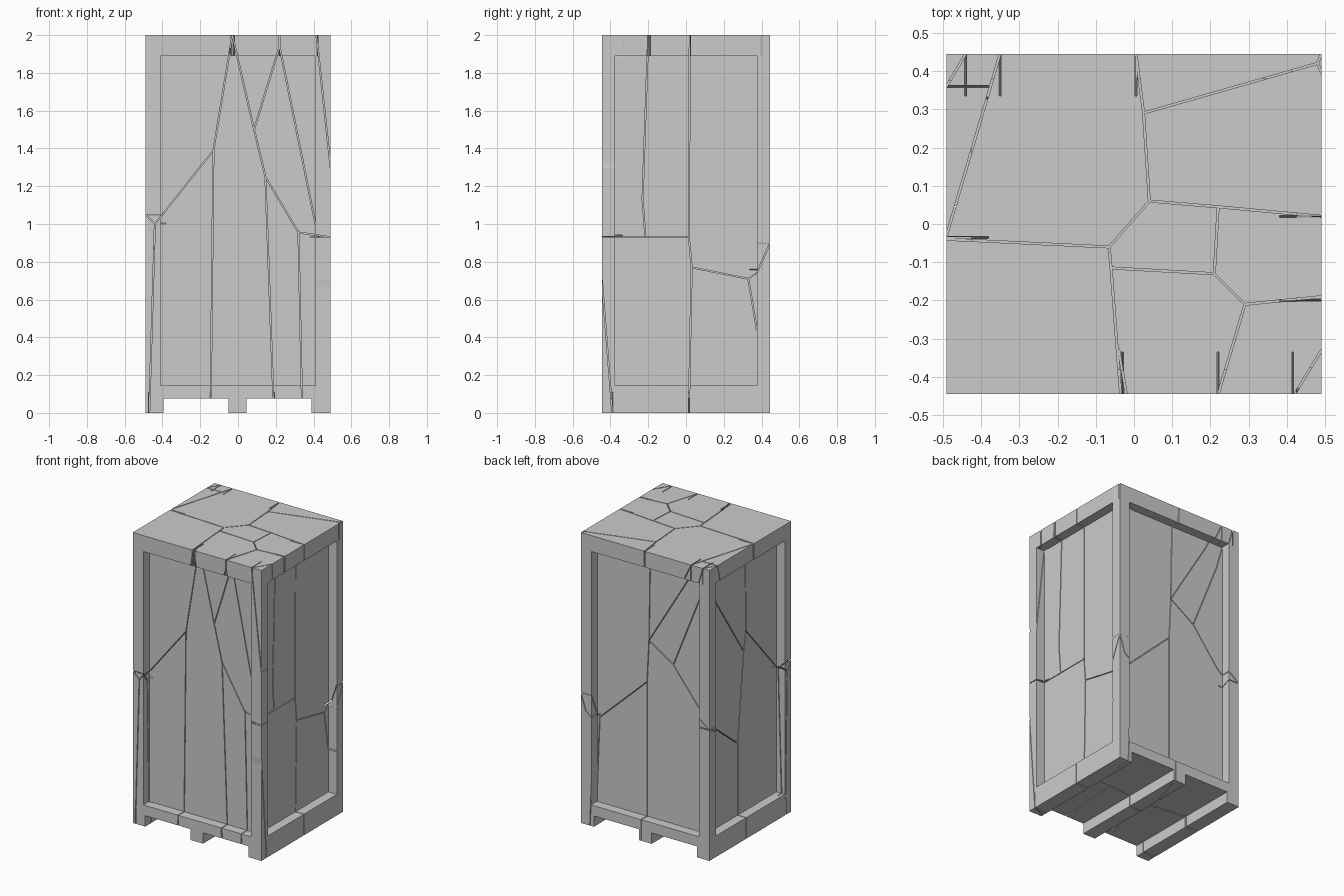
import bpy
import bmesh
from mathutils import Vector

start_cube = bpy.data.objects.get("Cube")
if start_cube:
    bpy.data.objects.remove(start_cube, do_unlink=True)

HALF_X, HALF_Y, HEIGHT = 0.49, 0.445, 2.0
RECESS = 0.065        # depth of the side panels
CRACK_DEPTH = 0.11    # reaches through the frame into the panel
CRACK_WIDTH = 0.005

grey = bpy.data.materials.new("crate grey")
grey.use_nodes = True
colour = (0.6, 0.6, 0.6, 1)
grey.diffuse_color = colour
grey.node_tree.nodes["Principled BSDF"].inputs["Base Color"].default_value = colour

# Each side maps (across, up, outward) to model space
SIDES = {
    "front": lambda u, v, d: Vector((u, -HALF_Y - d, v)),
    "back": lambda u, v, d: Vector((u, HALF_Y + d, v)),
    "left": lambda u, v, d: Vector((HALF_X + d, u, v)),
    "right": lambda u, v, d: Vector((-HALF_X - d, u, v)),
    "top": lambda u, v, d: Vector((u, v, HEIGHT + d)),
    "bottom": lambda u, v, d: Vector((u, v, -d)),
}


def new_object(name, bm):
    bmesh.ops.recalc_face_normals(bm, faces=bm.faces)
    mesh = bpy.data.meshes.new(name)
    bm.to_mesh(mesh)
    bm.free()
    mesh.materials.append(grey)
    ob = bpy.data.objects.new(name, mesh)
    bpy.context.scene.collection.objects.link(ob)
    return ob


def add_prism(bm, side, outline, low, high):
    """Closed prism over an outline drawn on one side of the crate."""
    place = SIDES[side]
    inner = [bm.verts.new(place(u, v, low)) for u, v in outline]
    outer = [bm.verts.new(place(u, v, high)) for u, v in outline]
    bm.faces.new(inner[::-1])
    bm.faces.new(outer)
    for i in range(len(outline)):
        j = (i + 1) % len(outline)
        bm.faces.new((inner[i], inner[j], outer[j], outer[i]))


def add_crack(bm, side, points):
    """Thin cutter along every segment of a crack line."""
    for start, end in zip(points, points[1:]):
        a, b = Vector(start), Vector(end)
        along = (b - a).normalized() * CRACK_WIDTH / 2
        across = Vector((-along.y, along.x))
        a, b = a - along, b + along
        add_prism(bm, side, [a - across, b - across, b + across, a + across],
                  -CRACK_DEPTH, 0.02)


def cut(target, cutter):
    cutter.hide_render = True
    mod = target.modifiers.new("cut", "BOOLEAN")
    mod.object = cutter
    mod.operation = "DIFFERENCE"
    mod.solver = "EXACT"
    mod.use_self = True
    bpy.context.view_layer.update()
    graph = bpy.context.evaluated_depsgraph_get()
    result = bpy.data.meshes.new_from_object(target.evaluated_get(graph))
    target.modifiers.clear()
    target.data = result
    bpy.data.objects.remove(cutter, do_unlink=True)


# Crate body: end profile with three runners, extruded front to back
deck = 0.075
profile = [(-HALF_X, 0), (-0.395, 0), (-0.395, deck), (-0.05, deck), (-0.05, 0),
           (0.045, 0), (0.045, deck), (0.39, deck), (0.39, 0),
           (HALF_X, 0), (HALF_X, HEIGHT), (-HALF_X, HEIGHT)]
bm = bmesh.new()
add_prism(bm, "front", profile, -2 * HALF_Y, 0)
crate = new_object("cracked_crate", bm)

# Recessed panels on the four upright sides
bm = bmesh.new()
for side, half in (("front", 0.41), ("back", 0.41), ("left", 0.375), ("right", 0.375)):
    outline = [(-half, 0.145), (half, 0.145), (half, 1.89), (-half, 1.89)]
    add_prism(bm, side, outline, -RECESS, 0.1)
cut(crate, new_object("panel_cutter", bm))

# Crack lines, as branching paths on each side
X, Y, TOP = HALF_X, HALF_Y, HEIGHT
front_cracks = [
    [(-X, 1.05), (-.44, 1.0), (-.13, 1.39), (-.03, TOP)],
    [(-.44, 1.0), (-.47, 0)],
    [(-.13, 1.39), (-.145, 0)],
    [(-.03, TOP), (.085, 1.5), (.145, 1.25), (.32, .955), (X, .93)],
    [(.085, 1.5), (.22, 1.94), (.22, TOP)],
    [(.22, 1.94), (.41, 1.0)],
    [(.415, TOP), (X, 1.3)],
    [(.145, 1.25), (.19, 0)],
    [(.32, .955), (.34, 0)],
]
left_cracks = [
    [(-.2, TOP), (-.23, 1.13), (-.215, .935)],
    [(-Y, .93), (.015, .93)],
    [(.02, TOP), (.015, .93), (.03, .77), (.015, 0)],
    [(.03, .77), (.33, .71), (.375, .74), (Y, .9)],
    [(.33, .71), (.375, .44)],
    [(-Y, .7), (-.39, 0)],
]
back_cracks = [
    [(.005, TOP), (.015, 1.36), (.03, 1.07), (.39, .73), (.45, .78), (X, .9)],
    [(.39, .73), (.42, 0)],
    [(.03, 1.07), (.03, 0)],
    [(.015, 1.36), (-.17, 1.24), (-.37, .99), (-X, .9)],
    [(-.17, 1.24), (-.36, 1.72), (-.44, TOP)],
    [(.015, 1.36), (-.28, 1.85), (-.35, TOP)],
]
right_cracks = [
    [(.36, TOP), (.275, 1.69), (-.02, 1.25), (-.045, 1.38), (-.4, .98), (-Y, 1.05)],
    [(-.035, TOP), (-.045, 1.38)],
    [(-.02, 1.25), (.045, .64), (.285, .83), (Y, .9)],
    [(.045, .64), (.045, 0)],
    [(-.4, .98), (-.38, 0)],
]
top_cracks = [
    [(-X, -.04), (-.065, -.06), (.04, .06), (.025, .29), (.005, Y)],
    [(.025, .29), (.48, .42), (X, Y)],
    [(.48, .42), (X, .395)],
    [(.04, .06), (.22, .045), (X, .02)],
    [(.22, .045), (.21, -.13), (.29, -.21), (X, -.19)],
    [(-.065, -.06), (-.06, -.115), (-.035, -Y)],
    [(-.06, -.115), (.21, -.13)],
    [(-.04, -.33), (-.02, -Y)],
    [(.29, -.21), (.22, -Y)],
    [(-.35, Y), (-X, -.03)],
    [(-.44, Y), (-X, .36)],
    [(X, -.33), (.42, -Y)],
]
bottom_cracks = [
    [(-.47, -Y), (-X, -.38)],
    [(-.145, -Y), (-.1, 0), (-X, .045)],
    [(.03, Y), (-.1, 0), (.22, .03), (X, .015)],
    [(.19, -Y), (.22, .03)],
    [(.34, -Y), (X, -.39)],
]
all_cracks = {"front": front_cracks, "left": left_cracks, "back": back_cracks,
              "right": right_cracks, "top": top_cracks, "bottom": bottom_cracks}
for side, paths in all_cracks.items():
    bm = bmesh.new()
    for path in paths:
        add_crack(bm, side, path)
    cut(crate, new_object(side + "_crack_cutter", bm))
